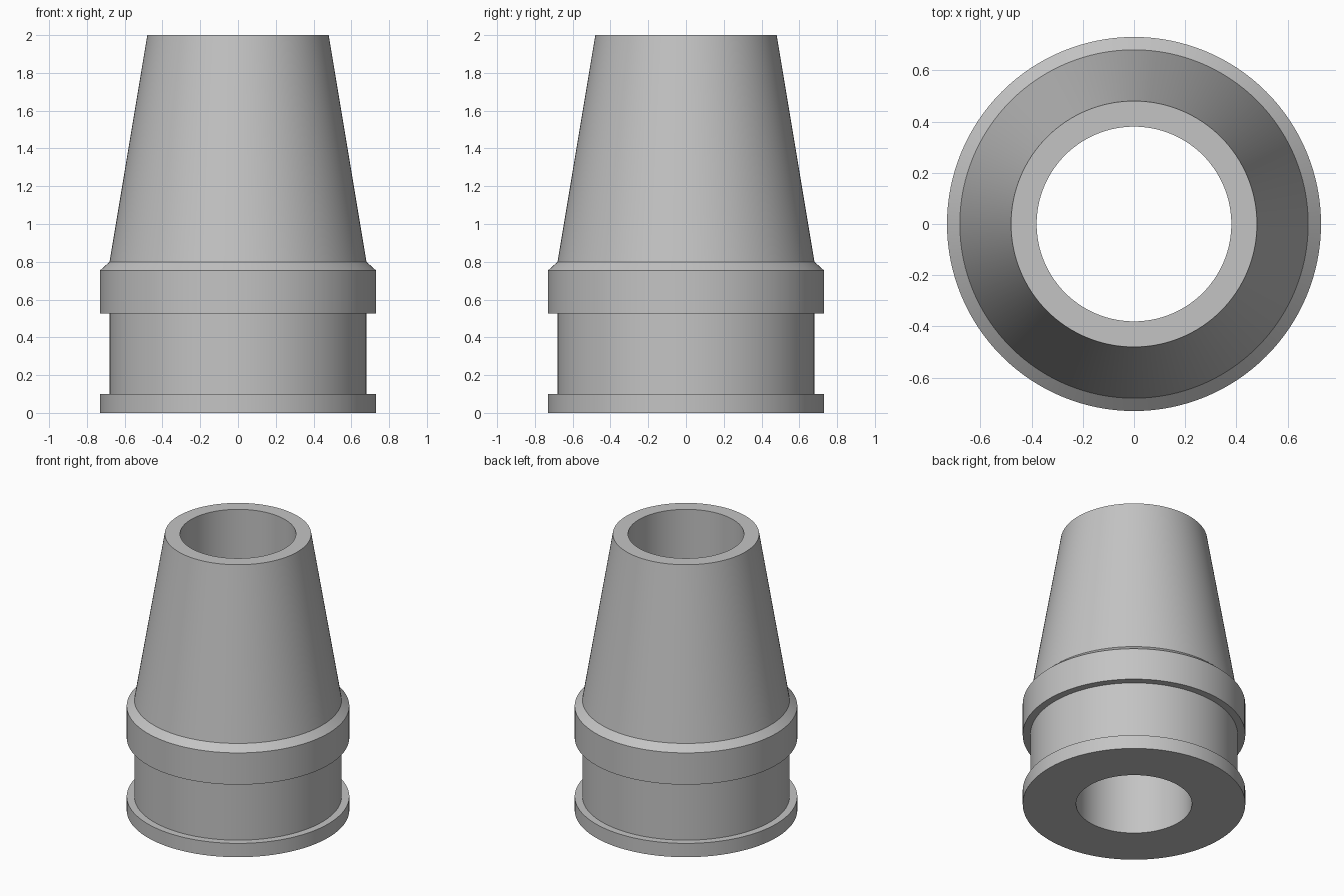
import bpy, bmesh, math

cube = bpy.data.objects.get("Cube")
if cube:
    bpy.data.objects.remove(cube, do_unlink=True)

SEGMENTS = 128
BORE, BODY, RIM, TIP = 0.38, 0.68, 0.73, 0.48

grey = bpy.data.materials.new("plain grey")
grey.use_nodes = True
colour = (0.55, 0.55, 0.55, 1)
grey.diffuse_color = colour
grey.node_tree.nodes["Principled BSDF"].inputs["Base Color"].default_value = colour


def lathe(name, profile):
    """Revolve a closed (radius, height) profile around z."""
    bm = bmesh.new()
    rings = []
    for i in range(SEGMENTS):
        a = 2 * math.pi * i / SEGMENTS
        rings.append([bm.verts.new((r * math.cos(a), r * math.sin(a), z)) for r, z in profile])
    n = len(profile)
    for i, ring in enumerate(rings):
        after = rings[(i + 1) % SEGMENTS]
        for j in range(n):
            k = (j + 1) % n
            bm.faces.new((ring[j], after[j], after[k], ring[k]))
    bmesh.ops.recalc_face_normals(bm, faces=bm.faces)
    mesh = bpy.data.meshes.new(name)
    bm.to_mesh(mesh)
    bm.free()
    mesh.materials.append(grey)
    obj = bpy.data.objects.new(name, mesh)
    bpy.context.collection.objects.link(obj)
    bpy.ops.object.select_all(action="DESELECT")
    obj.select_set(True)
    bpy.context.view_layer.objects.active = obj
    bpy.ops.object.shade_smooth_by_angle(angle=math.radians(30))
    return obj


# Hollow sleeve: base flange, groove, chamfered collar, tapered nozzle, straight bore
lathe("tapered_sleeve", [
    (BORE, 0), (RIM, 0), (RIM, 0.10),
    (BODY, 0.10), (BODY, 0.525),
    (RIM, 0.525), (RIM, 0.755),
    (BODY, 0.80), (TIP, 2), (BORE, 2),
])
